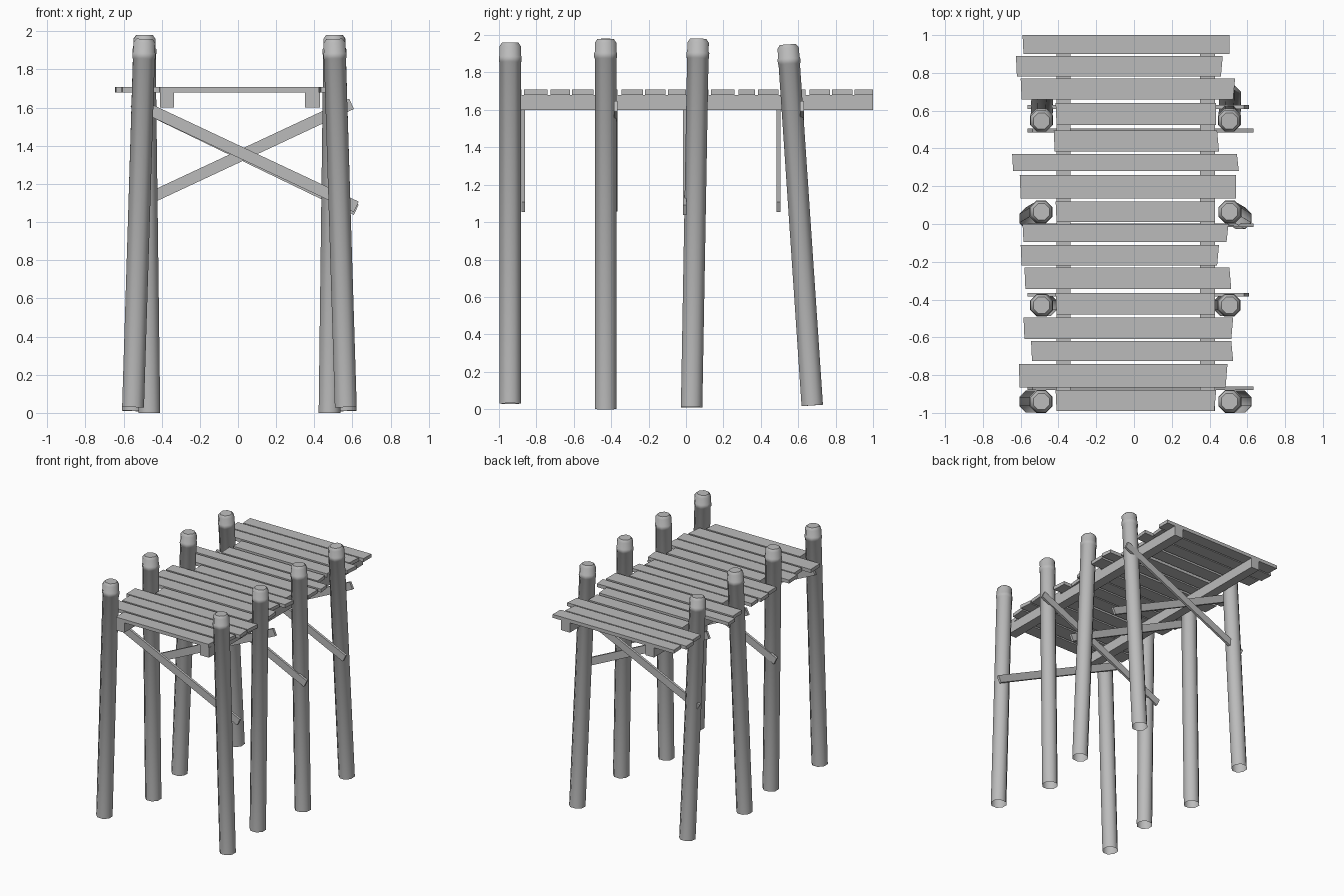
import bpy
import bmesh
from math import cos, sin, pi, atan2
from mathutils import Vector

default_cube = bpy.data.objects.get("Cube")
if default_cube:
    bpy.data.objects.remove(default_cube, do_unlink=True)

# Single weathered timber colour
timber = bpy.data.materials.new("grey_timber")
timber.use_nodes = True
colour = (0.5, 0.5, 0.5, 1.0)
timber.diffuse_color = colour
timber.node_tree.nodes["Principled BSDF"].inputs["Base Color"].default_value = colour


def finish(name, bm):
    """Turn a bmesh into a named, coloured object."""
    bmesh.ops.recalc_face_normals(bm, faces=bm.faces[:])
    mesh = bpy.data.meshes.new(name)
    bm.to_mesh(mesh)
    bm.free()
    mesh.materials.append(timber)
    obj = bpy.data.objects.new(name, mesh)
    bpy.context.collection.objects.link(obj)
    return obj


def prism(name, outline, z0, z1):
    """Vertical prism over a flat outline."""
    bm = bmesh.new()
    lower = [bm.verts.new((x, y, z0)) for x, y in outline]
    upper = [bm.verts.new((x, y, z1)) for x, y in outline]
    bm.faces.new(lower)
    bm.faces.new(upper)
    count = len(outline)
    for i in range(count):
        j = (i + 1) % count
        bm.faces.new((lower[i], lower[j], upper[j], upper[i]))
    return finish(name, bm)


def post(name, bottom, top, sides=8):
    """Leaning octagonal pile with a raised band and a bevelled head."""
    bottom, top = Vector(bottom), Vector(top)
    axis = top - bottom
    length = axis.length
    turn = Vector((0, 0, 1)).rotation_difference(axis)
    radius = 0.062
    # Radius factor and distance below the head
    profile = [(1, length), (1, 0.105), (1.06, 0.1), (1.06, 0.075),
               (1, 0.07), (1, 0.02), (0.75, 0)]
    bm = bmesh.new()
    rings = []
    for factor, drop in profile:
        ring = []
        for i in range(sides):
            angle = 2 * pi * (i + 0.5) / sides
            local = Vector((cos(angle) * radius * factor,
                            sin(angle) * radius * factor, length - drop))
            ring.append(bm.verts.new(bottom + turn @ local))
        rings.append(ring)
    for low, high in zip(rings, rings[1:]):
        for i in range(sides):
            j = (i + 1) % sides
            bm.faces.new((low[i], low[j], high[j], high[i]))
    bm.faces.new(rings[-1])
    obj = finish(name, bm)
    bpy.ops.object.select_all(action="DESELECT")
    obj.select_set(True)
    bpy.context.view_layer.objects.active = obj
    bpy.ops.object.shade_smooth_by_angle(angle=pi * 0.27)
    return obj


def brace(name, y, start, end, depth=0.06, thickness=0.02):
    """Thin diagonal board lying in a plane of constant y."""
    start, end = Vector((start[0], y, start[1])), Vector((end[0], y, end[1]))
    run = end - start
    bm = bmesh.new()
    bmesh.ops.create_cube(bm, size=1)
    bmesh.ops.scale(bm, vec=(run.length, thickness, depth), verts=bm.verts)
    obj = finish(name, bm)
    obj.location = (start + end) / 2
    obj.rotation_euler = (0, -atan2(run.z, run.x), 0)
    return obj


# Posts: head y, foot y, foot z, head z, right foot x, left foot x
post_rows = [
    (-0.94, -0.94, 0.03, 1.96, -0.55, 0.565),
    (-0.43, -0.43, 0.0, 1.98, -0.465, 0.48),
    (0.065, 0.03, 0.01, 1.98, -0.55, 0.565),
    (0.545, 0.675, 0.02, 1.95, -0.485, 0.51),
]
for row, (head_y, foot_y, foot_z, head_z, right_x, left_x) in enumerate(post_rows, 1):
    post(f"right_post_{row}", (right_x, foot_y, foot_z), (-0.49, head_y, head_z))
    post(f"left_post_{row}", (left_x, foot_y, foot_z), (0.505, head_y, head_z))

# Long beams under the deck
for side, inner, outer in (("right", -0.335, -0.41), ("left", 0.35, 0.43)):
    prism(f"{side}_beam", [(inner, -0.99), (outer, -0.99), (outer, 1), (inner, 1)],
          1.6, 1.68)

# Deck planks: front y, back y, right end x, left end x, slant of left end
planks = [
    (-0.99, -0.88, -0.41, 0.43, 0.01),
    (-0.865, -0.74, -0.605, 0.49, 0.01),
    (-0.725, -0.62, -0.54, 0.52, -0.01),
    (-0.61, -0.495, -0.58, 0.52, 0.01),
    (-0.48, -0.365, -0.41, 0.43, 0),
    (-0.345, -0.23, -0.575, 0.51, -0.01),
    (-0.22, -0.11, -0.595, 0.445, 0.01),
    (-0.095, 0, -0.585, 0.495, 0.01),
    (0.01, 0.12, -0.41, 0.43, 0),
    (0.135, 0.26, -0.6, 0.54, 0),
    (0.28, 0.37, -0.64, 0.55, -0.01),
    (0.385, 0.495, -0.42, 0.445, -0.01),
    (0.525, 0.64, -0.41, 0.435, 0),
    (0.66, 0.77, -0.595, 0.53, 0.01),
    (0.78, 0.89, -0.62, 0.465, 0.01),
    (0.9, 1, -0.585, 0.505, 0),
]
for number, (y0, y1, x0, x1, slant) in enumerate(planks, 1):
    prism(f"plank_{number}", [(x0, y0), (x1 - slant / 2, y0),
                              (x1 + slant / 2, y1), (x0 - 0.005, y1)], 1.68, 1.708)

# Diagonal braces, alternating in direction from row to row
for number, (y, drop) in enumerate(((-0.87, 0), (-0.007, 0.015), (0.495, 0)), 1):
    brace(f"falling_brace_{number}", y, (-0.55, 1.63), (0.62, 1.08 - drop))
for number, y in enumerate((-0.375, 0.62), 1):
    brace(f"rising_brace_{number}", y, (-0.55, 1.085), (0.595, 1.62))
